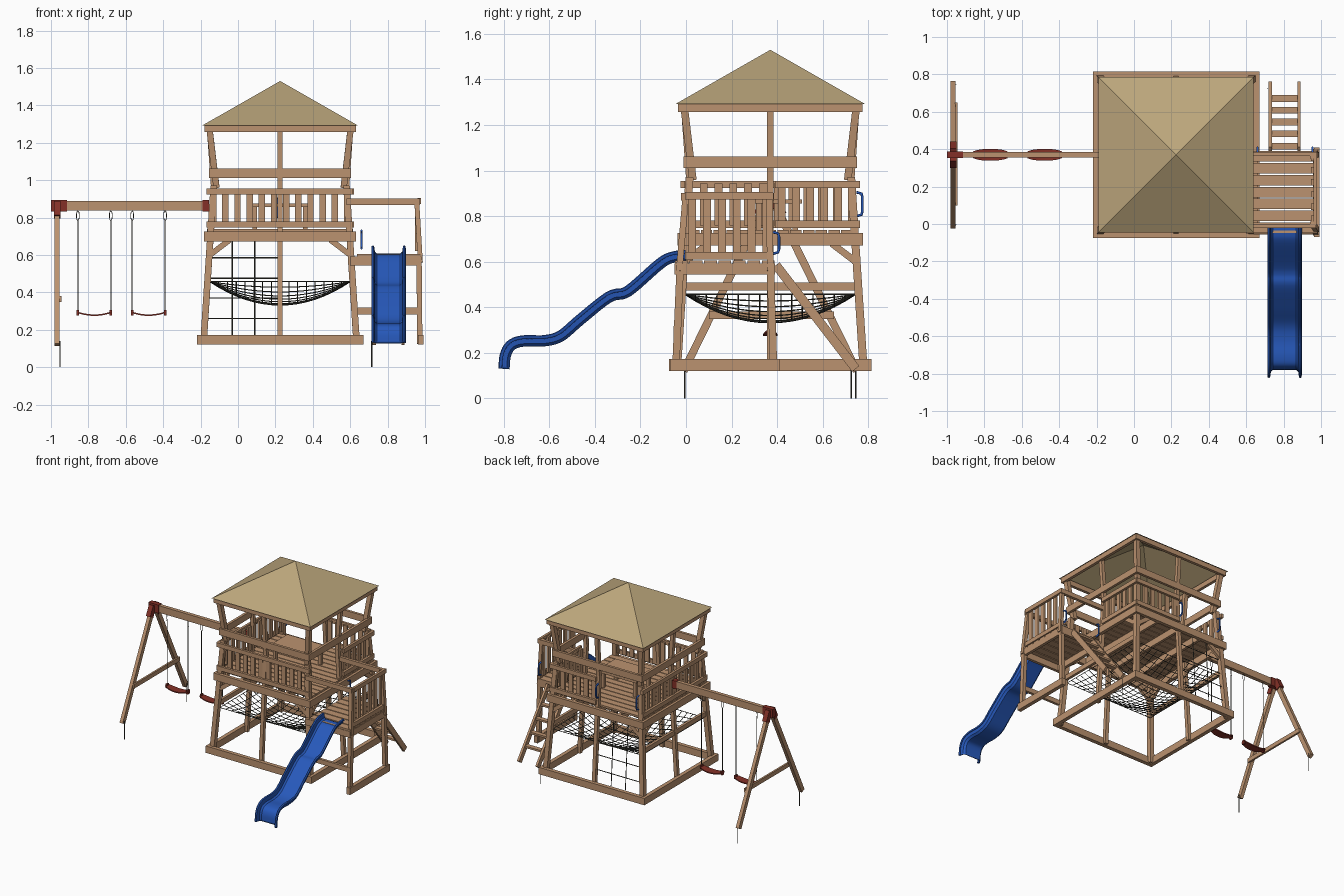
import bpy, bmesh, math
from mathutils import Vector, Matrix

if "Cube" in bpy.data.objects:
    bpy.data.objects.remove(bpy.data.objects["Cube"])

CX, CY = 0.225, 0.37          # tower centre


def material(name, rgb):
    m = bpy.data.materials.new(name)
    m.diffuse_color = (*rgb, 1)
    m.use_nodes = True
    m.node_tree.nodes["Principled BSDF"].inputs["Base Color"].default_value = m.diffuse_color
    return m


WOOD = material("wood", (0.50, 0.29, 0.16))
CANVAS = material("canvas", (0.50, 0.38, 0.20))
BLUE = material("blue_plastic", (0.02, 0.10, 0.50))
RED = material("red_plastic", (0.23, 0.03, 0.02))
ROPE = material("rope", (0.07, 0.07, 0.055))


def finish(name, bm, mat):
    bmesh.ops.recalc_face_normals(bm, faces=bm.faces)
    me = bpy.data.meshes.new(name)
    bm.to_mesh(me)
    bm.free()
    ob = bpy.data.objects.new(name, me)
    bpy.context.collection.objects.link(ob)
    me.materials.append(mat)
    return ob


def beams(name, items, mat=WOOD):
    """One object from boxes running p -> q, each (p, q, width, height)."""
    bm = bmesh.new()
    for p, q, w, h in items:
        p, q = Vector(p), Vector(q)
        d = q - p
        n = d.normalized()
        side = Vector((1, 0, 0)) if abs(n.z) > 0.75 else n.cross(Vector((0, 0, 1)))
        side = (side - n * side.dot(n)).normalized()
        up = side.cross(n)
        m = Matrix((side * w, n * d.length, up * h)).transposed().to_4x4()
        m.translation = (p + q) / 2
        bmesh.ops.create_cube(bm, size=1, matrix=m)
    return finish(name, bm, mat)


def ropes(name, paths, r, mat=ROPE, res=0):
    cu = bpy.data.curves.new(name, 'CURVE')
    cu.dimensions = '3D'
    cu.bevel_depth, cu.bevel_resolution, cu.use_fill_caps = r, res, True
    for pts in paths:
        s = cu.splines.new('POLY')
        s.points.add(len(pts) - 1)
        for sp, co in zip(s.points, pts):
            sp.co = (*co, 1)
    ob = bpy.data.objects.new(name, cu)
    bpy.context.collection.objects.link(ob)
    cu.materials.append(mat)
    return ob


def P(k, u, v, z):
    """Point on tower side k (0 front, 1 right, 2 back, 3 left): u along, v outward."""
    x, y = [(u, -v), (v, u), (-u, v), (-v, -u)][k]
    return (CX + x, CY + y, z)


def lean(z):
    return 0.41 - 0.065 * (z - 0.12)


SIDES = range(4)


def ring(name, u, v, z, w, h):
    beams(name, [(P(k, -u, v, z), P(k, u, v, z), w, h) for k in SIDES])


# Tower frame: horizontal rings
ring("base_beams", 0.445, 0.43, 0.147, 0.03, 0.052)
ring("deck_beams", 0.407, 0.394, 0.698, 0.026, 0.054)
ring("upper_rails", 0.38, 0.37, 1.036, 0.02, 0.05)
ring("roof_beams", 0.405, 0.394, 1.277, 0.022, 0.038)

# Tower frame: leaning corner posts, flared upper posts, centre posts, braces
posts, mids, braces = [], [], []
for k in SIDES:
    a, b = lean(0.125), lean(0.97)
    posts.append((P(k, a, a, 0.125), P(k, b, b, 0.97), 0.035, 0.035))
    posts.append((P(k, 0.34, 0.34, 0.96), P(k, 0.378, 0.378, 1.28), 0.033, 0.033))
    mids.append((P(k, 0, a, 0.125), P(k, 0, b, 0.97), 0.028, 0.028))
    mids.append((P(k, 0, b, 0.95), P(k, 0, 0.378, 1.28), 0.028, 0.028))
    for s in (-1, 1):
        braces.append((P(k, s * 0.375, 0.38, 0.60), P(k, s * 0.27, 0.38, 0.68), 0.02, 0.03))
beams("corner_posts", posts)
beams("centre_posts", mids)
beams("corner_braces", braces)
beams("side_rails", [(P(k, -0.38, 0.385, 0.492), P(k, 0.38, 0.385, 0.492), 0.02, 0.035) for k in (1, 3)])

# Main deck planks and joists
beams("main_deck", [((CX - 0.39, CY + i * 0.056, 0.733), (CX + 0.39, CY + i * 0.056, 0.733), 0.05, 0.014)
                    for i in range(-6, 7)])
beams("main_joists", [((CX + i * 0.19, CY - 0.385, 0.70), (CX + i * 0.19, CY + 0.385, 0.70), 0.02, 0.05)
                      for i in (-1, 0, 1)])


# Slatted railings: (side, start, end)
def railing(name, k, u0, u1, v, z0, z1, n):
    items = [(P(k, u0, v, z), P(k, u1, v, z), 0.018, 0.032) for z in (z0 + 0.016, z1 - 0.016)]
    for i in range(n):
        u = u0 + (i + 0.5) * (u1 - u0) / n
        items.append((P(k, u, v - 0.017, z0 + 0.012), P(k, u, v - 0.017, z1 - 0.012),
                      *((0.034, 0.014) if k % 2 == 0 else (0.014, 0.034))))
    beams(name, items)


railing("front_railing", 0, -0.39, 0.39, 0.385, 0.748, 0.955, 12)
railing("left_railing", 3, -0.39, 0.39, 0.385, 0.748, 0.955, 12)
railing("right_railing", 1, 0.02, 0.39, 0.385, 0.748, 0.955, 6)
railing("back_railing", 2, -0.39, 0.0, 0.385, 0.748, 0.955, 6)

# Table inside the tower
beams("table_top", [((0.06, 0.40, 0.865), (0.39, 0.40, 0.865), 0.22, 0.018)])
beams("table_legs", [((x, y, 0.735), (x, y, 0.86), 0.025, 0.025) for x in (0.09, 0.36) for y in (0.32, 0.48)])

# Canvas pyramid roof
bm = bmesh.new()
rim = [bm.verts.new(P(k, 0.415, 0.415, 1.293)) for k in SIDES]
apex = bm.verts.new((CX, CY, 1.53))
for k in SIDES:
    bm.faces.new((rim[k], rim[(k + 1) % 4], apex))
finish("roof", bm, CANVAS)

# Hanging net under the deck
N = 16
grid = [-1 + 2 * i / N for i in range(N + 1)]


def sag(a, b):
    return (CX + a * 0.375, CY + b * 0.375, 0.457 - 0.125 * (1 - a * a) * (1 - b * b))


ropes("hanging_net", [[sag(a, b) for b in grid] for a in grid]
      + [[sag(a, b) for a in grid] for b in grid], 0.0028)

# Climbing net on the back wall
yb = lambda z: CY + lean(z) - 0.005
net = [[(x, yb(0.17), 0.17), (x, yb(0.68), 0.68)] for x in (-0.03, 0.09)]
net += [[(-0.165, yb(z), z), (0.215, yb(z), z)] for z in (0.26, 0.37, 0.475, 0.585)]
ropes("climbing_net", net, 0.0035)

# Side platform
beams("platform_beams", [((0.60, y, 0.568), (0.98, y, 0.568), 0.022, 0.048) for y in (-0.04, 0.378)]
      + [((x, -0.045, 0.568), (x, 0.39, 0.568), 0.022, 0.048) for x in (0.65, 0.968)])
beams("platform_planks", [((0.635, y, 0.598), (0.975, y, 0.598), 0.056, 0.014)
                          for y in [-0.02 + i * 0.0635 for i in range(7)]])
beams("platform_posts", [((0.972, y0, 0.125), (0.968, y1, 0.59), 0.028, 0.032) for y0, y1 in ((-0.045, -0.025), (0.385, 0.37))]
      + [((0.975, y0, 0.56), (0.955, y1, 0.90), 0.026, 0.028) for y0, y1 in ((-0.03, 0.0), (0.37, 0.365))])
beams("platform_base", [((0.978, -0.07, 0.147), (0.978, 0.41, 0.147), 0.03, 0.052),
                        ((0.64, -0.045, 0.30), (0.98, -0.045, 0.30), 0.02, 0.036)])
beams("platform_top_rails", [((0.58, y, 0.885), (0.972, y, 0.885), 0.022, 0.034) for y in (-0.01, 0.375)])
railing("platform_railing", 1, -0.375, 0.015, 0.745, 0.61, 0.905, 6)

# Ladder at the back of the platform
lad = lambda t: (0.395 + 0.35 * t, 0.585 - 0.455 * t)
beams("ladder_rails", [((x, *lad(0)), (x, *lad(1.0)), 0.017, 0.04) for x in (0.728, 0.882)])
beams("ladder_steps", [((0.73, *lad(t)), (0.88, *lad(t)), 0.036, 0.014) for t in (0.06, 0.25, 0.43, 0.61, 0.79)])

# Slide: cross-section swept along a smooth path
path = [Vector(p) for p in ((0.0, 0.605), (-0.05, 0.6), (-0.1, 0.575), (-0.22, 0.47), (-0.27, 0.44),
                            (-0.33, 0.425), (-0.45, 0.33), (-0.54, 0.255), (-0.62, 0.232),
                            (-0.70, 0.232), (-0.75, 0.22), (-0.772, 0.185), (-0.778, 0.128))]
ext = [2 * path[0] - path[1]] + path + [2 * path[-1] - path[-2]]
fine = []
for i in range(1, len(ext) - 2):
    a, b, c, d = ext[i - 1:i + 3]
    for j in range(5):
        t = j / 5
        fine.append(0.5 * (2 * b + (c - a) * t + (2 * a - 5 * b + 4 * c - d) * t ** 2
                           + (3 * b - a - 3 * c + d) * t ** 3))
fine.append(path[-1])
half = [(0.092, 0.03), (0.091, 0.042), (0.084, 0.046), (0.077, 0.042), (0.073, 0.012), (0.062, 0.002)]
profile = [(-x, h) for x, h in half] + half[::-1]
bm = bmesh.new()
rows = []
for i, p in enumerate(fine):
    t = (fine[min(i + 1, len(fine) - 1)] - fine[max(i - 1, 0)]).normalized()
    n = Vector((t.y, -t.x))          # points up and away from the bed
    rows.append([bm.verts.new((0.805 + x, p.x + n.x * h, p.y + n.y * h)) for x, h in profile])
for r, s in zip(rows, rows[1:]):
    for i in range(len(profile) - 1):
        bm.faces.new((r[i], r[i + 1], s[i + 1], s[i]))
slide = finish("slide", bm, BLUE)
sol = slide.modifiers.new("thickness", 'SOLIDIFY')
sol.thickness = 0.006
bpy.context.view_layer.objects.active = slide
slide.select_set(True)
bpy.ops.object.shade_smooth_by_angle(angle=math.radians(40))


# Blue grab handles
def handle(x, y, z0, z1):
    return [(x, y, z0), (x, y + 0.022, z0 + 0.006), (x, y + 0.026, z0 + 0.02),
            (x, y + 0.026, z1 - 0.02), (x, y + 0.022, z1 - 0.006), (x, y, z1)]


ropes("grab_handles", [handle(x, 0.382, 0.635, 0.73) for x in (0.955, 0.66)]
      + [handle(x, 0.748, 0.80, 0.905) for x in (0.215, -0.125)], 0.006, BLUE, 2)

# Swing frame
beams("swing_beam", [((-0.985, CY, 0.863), (-0.16, CY, 0.863), 0.028, 0.053)])
beams("swing_legs", [((-0.967, CY + s * 0.012, 0.87), (-0.967, CY + s * 0.38, 0.12), 0.026, 0.034) for s in (-1, 1)])
beams("swing_crossbar", [((-0.95, 0.10, 0.365), (-0.95, 0.65, 0.365), 0.014, 0.032)])
beams("swing_brackets", [((-1.0, CY, 0.863), (-0.915, CY, 0.863), 0.036, 0.064),
                         ((-0.19, CY, 0.863), (-0.155, CY, 0.863), 0.036, 0.06)]
      + [((-0.967, CY + s * 0.015, 0.88), (-0.967, CY + s * 0.052, 0.805), 0.036, 0.042) for s in (-1, 1)], RED)

# Ground stakes
ropes("ground_stakes", [[(x, y, 0), (x, y, 0.14)] for x, y in
                        ((-0.952, -0.005), (-0.952, 0.745), (0.715, 0.725))], 0.003)

# Swings: sagging seats, end blocks, chains, hooks
for side, cx in (("left", -0.768), ("right", -0.478)):
    bm = bmesh.new()
    rows = []
    for i in range(11):
        a = -1 + i / 5
        w = 0.031 - 0.013 * abs(a) ** 3
        z = 0.274 + 0.016 * a * a
        rows.append([bm.verts.new((cx + a * 0.092, CY + dy * w, z + dz))
                     for dy, dz in ((-1, 0), (1, 0), (1, 0.008), (-1, 0.008))])
    for r, s in zip(rows, rows[1:]):
        for i in range(4):
            bm.faces.new((r[i], r[(i + 1) % 4], s[(i + 1) % 4], s[i]))
    bm.faces.new(rows[0])
    bm.faces.new(rows[-1])
    finish(side + "_swing_seat", bm, RED)
    ends = (cx - 0.088, cx + 0.088)
    beams(side + "_seat_ends", [((x, CY, 0.277), (x, CY, 0.307), 0.013, 0.024) for x in ends], RED)
    ropes(side + "_swing_chains", [[(x, CY, 0.30), (x, CY, 0.785)] for x in ends], 0.003)
    hooks = [[(x + 0.008 * math.sin(i * math.pi / 5), CY, 0.81 - 0.026 * math.cos(i * math.pi / 5))
              for i in range(11)] for x in ends]
    ropes(side + "_swing_hooks", hooks, 0.002)
